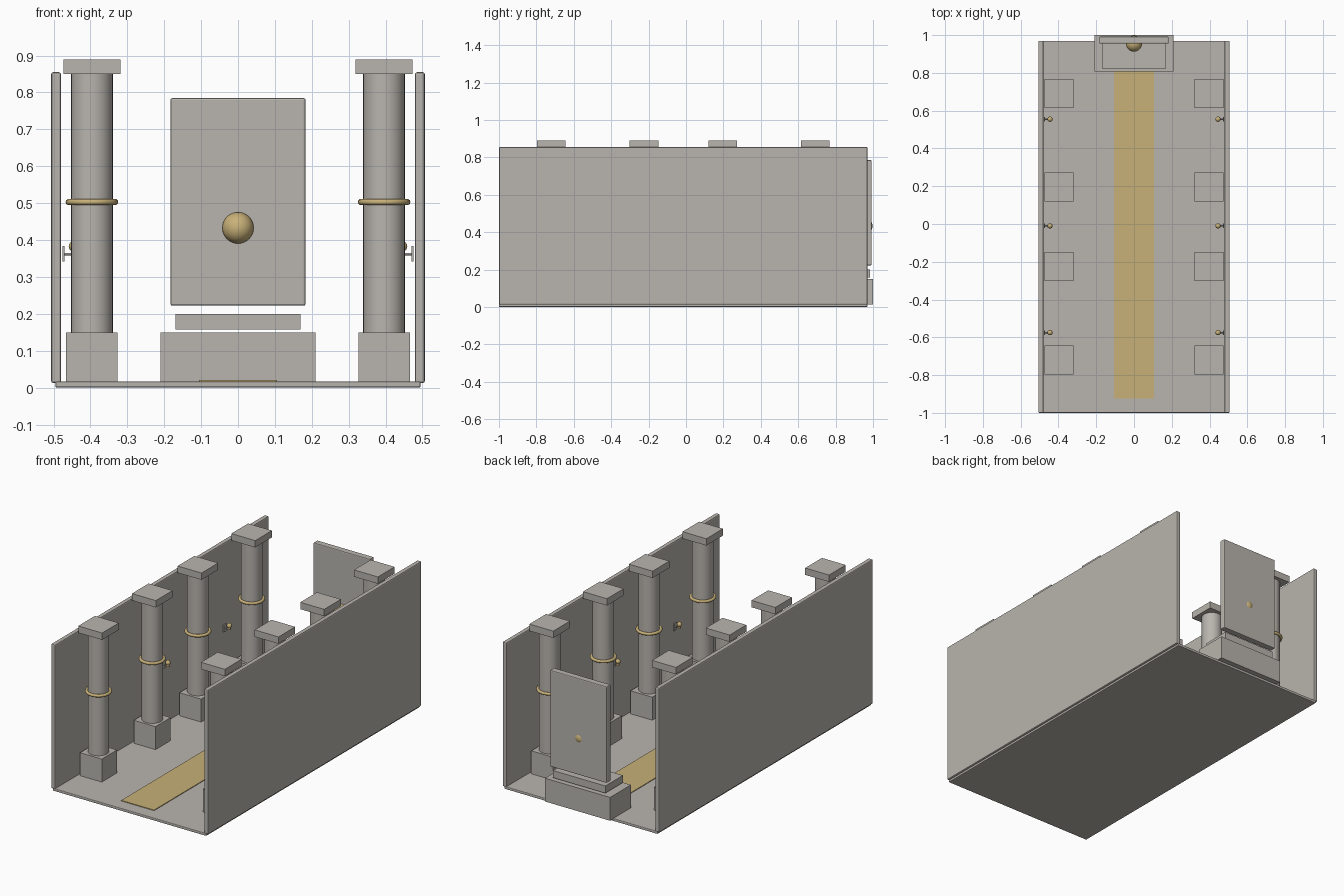
import bpy, math

if "Cube" in bpy.data.objects:
    bpy.data.objects.remove(bpy.data.objects["Cube"])


def material(name, rgb):
    m = bpy.data.materials.new(name)
    m.diffuse_color = (*rgb, 1)
    m.use_nodes = True
    m.node_tree.nodes["Principled BSDF"].inputs["Base Color"].default_value = m.diffuse_color
    return m


STONE = material("warm grey stone", (0.485, 0.46, 0.425))
GOLD = material("gold", (0.58, 0.44, 0.19))


def finish(name, mat, smooth=False):
    o = bpy.context.object
    o.name = name
    o.data.materials.append(mat)
    if smooth:
        bpy.ops.object.shade_smooth_by_angle(angle=math.radians(40))
    return o


def box(name, x, y, z, mat=STONE, bevel=0):
    """Box from (min, max) ranges on each axis."""
    bpy.ops.mesh.primitive_cube_add(size=1, location=[sum(r) / 2 for r in (x, y, z)])
    o = bpy.context.object
    o.scale = [r[1] - r[0] for r in (x, y, z)]
    bpy.ops.object.transform_apply(location=False, rotation=False, scale=True)
    if bevel:
        b = o.modifiers.new("soft edge", 'BEVEL')
        b.width, b.segments = bevel, 2
    return finish(name, mat)


def around(c, h):
    return (c - h, c + h)


def cylinder(name, r, depth, loc, sides, mat=STONE, rot=(0, 0, 0)):
    bpy.ops.mesh.primitive_cylinder_add(radius=r, depth=depth, location=loc,
                                        vertices=sides, rotation=rot)
    return finish(name, mat, True)


def ball(name, r, loc, seg=24):
    bpy.ops.mesh.primitive_uv_sphere_add(radius=r, location=loc, segments=seg,
                                         ring_count=seg // 2)
    return finish(name, GOLD, True)


# Hall shell: floor slab, side walls and the carpet runner
box("floor", (-0.495, 0.495), (-1, 0.97), (0, 0.016), bevel=0.004)
box("carpet", (-0.106, 0.106), (-0.925, 0.82), (0.014, 0.02), GOLD)

for s, side in ((-1, "left"), (1, "right")):
    box(side + "_wall", around(s * 0.493, 0.0135), (-1, 0.97), (0.012, 0.855), bevel=0.006)

    # Columns with plinth, shaft, gold ring and capital
    cx = s * 0.396
    for y in (-0.72, -0.225, 0.196, 0.691):
        box(side + "_plinth", around(cx, 0.07), around(y, 0.07), (0.014, 0.15))
        cylinder(side + "_shaft", 0.0565, 0.70, (cx, y, 0.50), 32)
        box(side + "_capital", around(cx, 0.077), around(y, 0.077), (0.85, 0.89))
        bpy.ops.mesh.primitive_torus_add(location=(cx, y, 0.503), major_radius=0.063,
                                         minor_radius=0.0085, major_segments=32,
                                         minor_segments=10)
        finish(side + "_column_ring", GOLD, True)

    # Wall lamps: back plate, arm, cup and bulb
    for y in (-0.575, -0.01, 0.555):
        box(side + "_lamp_plate", around(s * 0.473, 0.003), around(y, 0.012), (0.342, 0.384))
        cylinder(side + "_lamp_arm", 0.0035, 0.032, (s * 0.459, y, 0.362), 10,
                 rot=(0, math.pi / 2, 0))
        cylinder(side + "_lamp_cup", 0.008, 0.014, (s * 0.445, y, 0.367), 12, GOLD)
        ball(side + "_lamp_bulb", 0.014, (s * 0.445, y, 0.383), 16)

# Dais at the back: base, step, upright panel and orb
box("dais_base", (-0.21, 0.21), (0.808, 1.0), (0.014, 0.15))
box("dais_step", (-0.169, 0.169), (0.822, 0.985), (0.158, 0.20))
box("back_panel", (-0.183, 0.183), (0.955, 0.992), (0.222, 0.785), bevel=0.005)
ball("orb", 0.0425, (0, 0.955, 0.433), 32)
